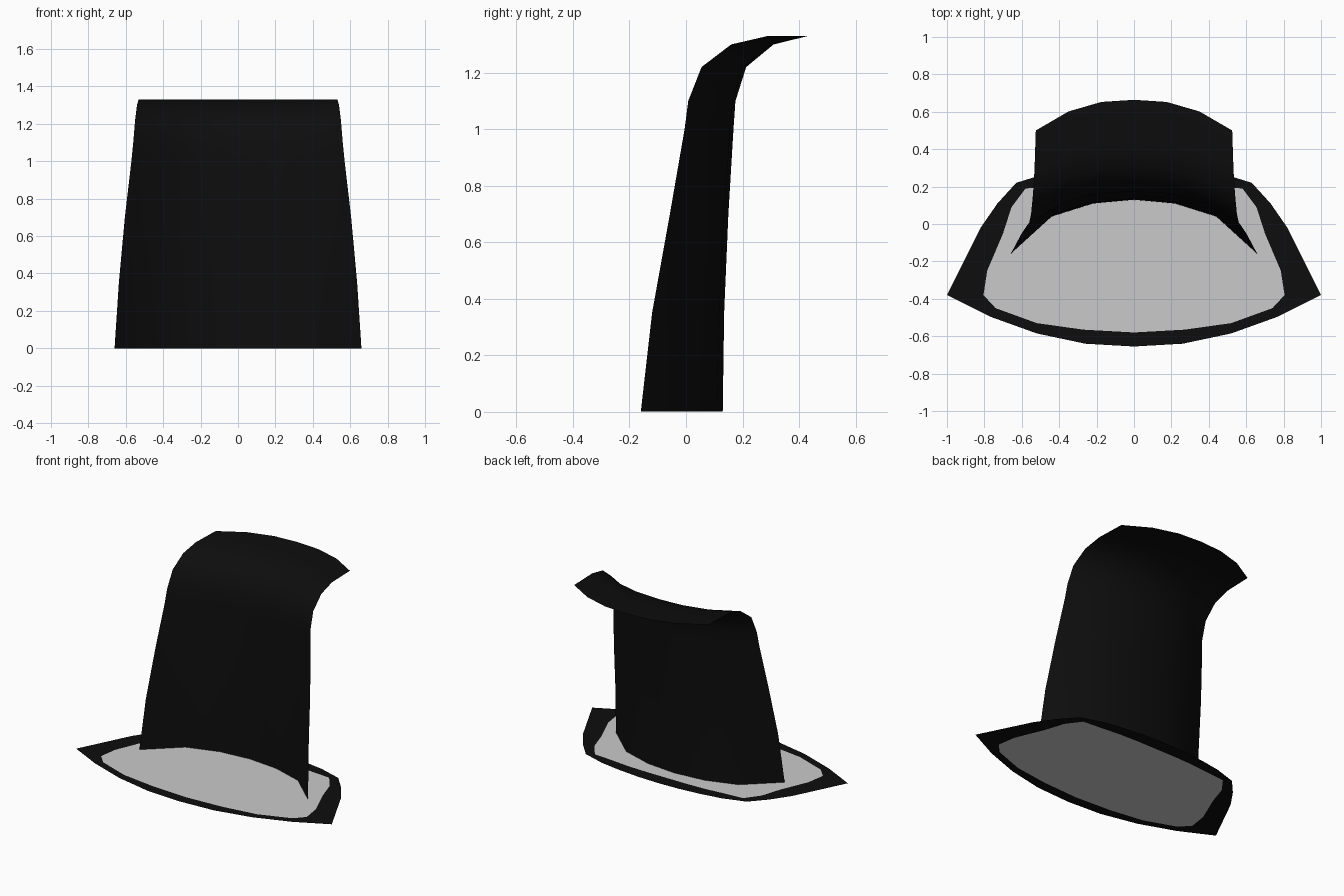
import bpy, bmesh

if "Cube" in bpy.data.objects:
    bpy.data.objects.remove(bpy.data.objects["Cube"])


def material(name, v):
    m = bpy.data.materials.new(name)
    m.diffuse_color = (v, v, v, 1)
    m.use_nodes = True
    m.node_tree.nodes["Principled BSDF"].inputs["Base Color"].default_value = m.diffuse_color
    return m


black = material("black_fabric", 0.004)
grey = material("light_grey_pad", 0.59)


def finish(bm, name, mats):
    me = bpy.data.meshes.new(name)
    bm.to_mesh(me)
    bm.free()
    for m in mats:
        me.materials.append(m)
    ob = bpy.data.objects.new(name, me)
    bpy.context.collection.objects.link(ob)
    return ob


def closed_loop(bm, half):
    """Mirror a half outline (front centre to back centre) into a full loop."""
    pts = half + [(-x, y) for x, y in half[-2:0:-1]]
    return [bm.verts.new((x, y, 0)) for x, y in pts]


# Flat base sheet: black rim around a grey pad
outer = [(0, -.655), (.26, -.64), (.52, -.585), (.77, -.495), (1, -.38), (.9, -.18),
         (.82, -.02), (.73, .11), (.63, .22), (.47, .27), (.315, .295), (.16, .31), (0, .315)]
inner = [(0, -.58), (.27, -.565), (.52, -.53), (.74, -.45), (.805, -.38), (.785, -.25),
         (.70, -.05), (.655, .09), (.58, .19), (.45, .2), (.3, .215), (.15, .22), (0, .22)]
bm = bmesh.new()
a, b = closed_loop(bm, outer), closed_loop(bm, inner)
n = len(a)
for i in range(n):
    j = (i + 1) % n
    bm.faces.new((a[i], a[j], b[j], b[i]))
bm.faces.new(b).material_index = 1
finish(bm, "base_sheet", [black, grey])

# Curved upright sheet that rolls back at the top
# rows: height, half width, y at side edge, y at centre
rows = [(0, .66, -.16, .13), (.35, .637, -.12, .135), (.7, .605, -.057, .15),
        (1.0, .57, -.005, .168), (1.1, .56, .008, .175), (1.22, .55, .055, .213),
        (1.3, .54, .16, .31), (1.33, .532, .29, .432), (1.33, .525, .5, .664)]
bm = bmesh.new()
grid = []
for k, (z, w, ye, yc) in enumerate(rows):
    t = k / (len(rows) - 1)
    bulge = [0, .69 - .07 * t, .93, 1]      # bow of the sheet from side to centre
    row = []
    for c in range(-3, 4):
        f = bulge[3 - abs(c)]
        row.append(bm.verts.new((w * c / 3, ye + (yc - ye) * f, z)))
    grid.append(row)
for r0, r1 in zip(grid, grid[1:]):
    for c in range(6):
        bm.faces.new((r0[c], r0[c + 1], r1[c + 1], r1[c])).smooth = True
finish(bm, "upright_sheet", [black])
